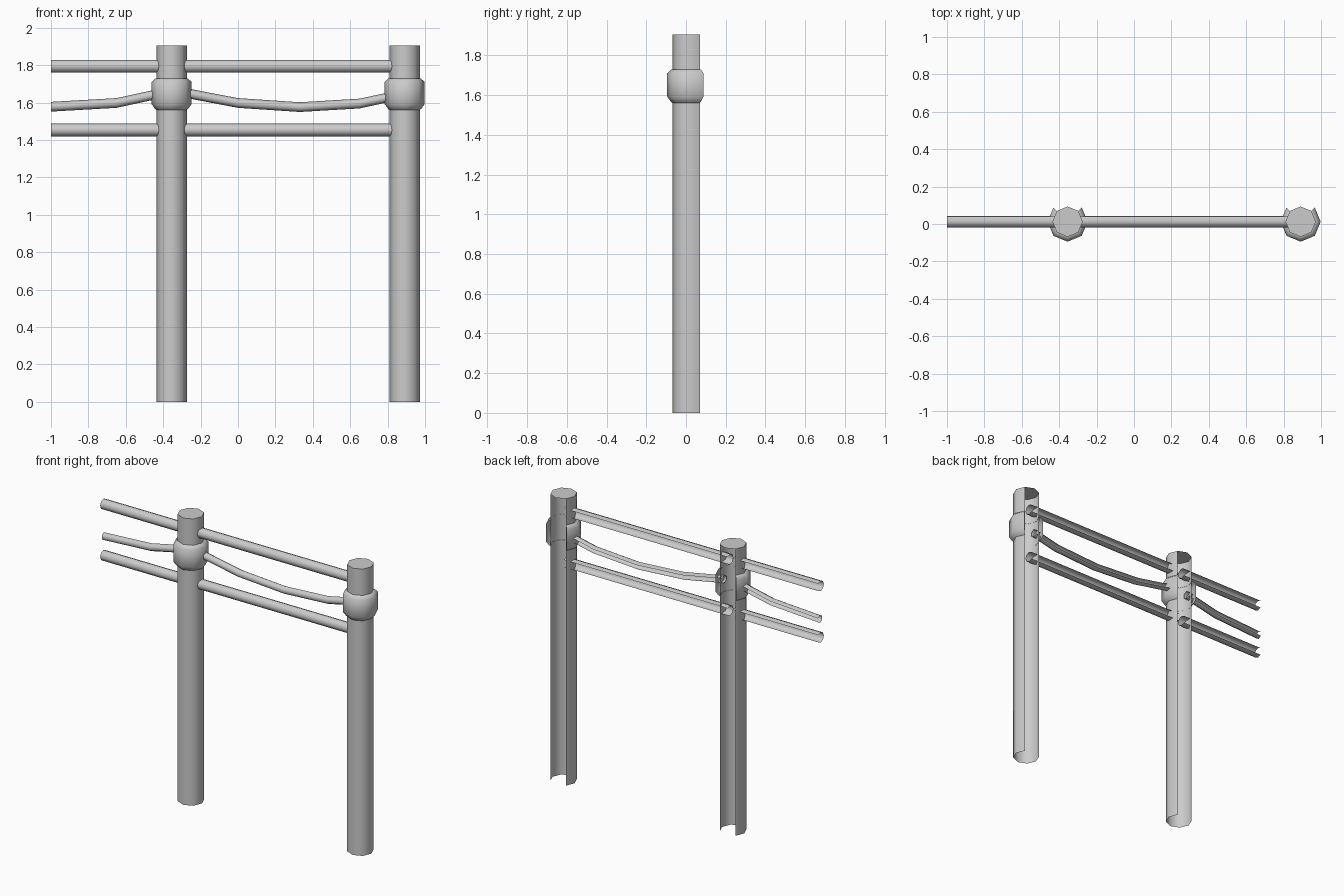
import bpy
import math

if "Cube" in bpy.data.objects:
    bpy.data.objects.remove(bpy.data.objects["Cube"])

Y = 0.0125                  # depth of all part centres
POSTS = (-0.355, 0.891)     # post positions along x


def angles(start, stop, count):
    step = (stop - start) / (count - 1)
    return [math.radians(start + i * step) for i in range(count)]


def loft(name, rings, cap=None, sharp=50):
    """Skin open rings into an open-backed shell, with an optional flat cap."""
    n = len(rings[0])
    verts = [v for ring in rings for v in ring]
    faces = [(r * n + i, r * n + i + 1, (r + 1) * n + i + 1, (r + 1) * n + i)
             for r in range(len(rings) - 1) for i in range(n - 1)]
    if cap:
        top = list(range(len(verts) - n, len(verts)))
        verts.append(cap)
        faces.append(top + [len(verts) - 1])
    mesh = bpy.data.meshes.new(name)
    mesh.from_pydata(verts, [], faces)
    obj = bpy.data.objects.new(name, mesh)
    bpy.context.collection.objects.link(obj)
    bpy.ops.object.select_all(action='DESELECT')
    obj.select_set(True)
    bpy.context.view_layer.objects.active = obj
    bpy.ops.object.shade_smooth_by_angle(angle=math.radians(sharp))
    return obj


def upright(name, x, profile, cap=None):
    """Octagonal shell around z, the two rear sides left open."""
    rings = [[(x + r * math.cos(a), Y + r * math.sin(a), z)
              for a in angles(135, 405, 7)] for r, z in profile]
    return loft(name, rings, cap)


def bar(name, path, radius, arc, y=Y, sharp=50):
    """Open-backed tube following (x, z) points."""
    rings = [[(x, y + radius * math.cos(a), z + radius * math.sin(a))
              for a in arc] for x, z in path]
    return loft(name, rings, sharp=sharp)


# Posts with flat tops, and the collars around them
for side, x in zip(("left", "right"), POSTS):
    upright(side + "_post", x, [(0.081, 0), (0.081, 1.905)],
            cap=(x, Y + 0.081, 1.905))
    upright(side + "_collar", x, [(0.08, 1.56), (0.088, 1.566), (0.107, 1.592),
                                  (0.107, 1.71), (0.088, 1.728), (0.08, 1.73)])

# Straight rails: a short run to the left and a full run between the posts
for level, z in (("upper", 1.795), ("lower", 1.454)):
    for part, x0, x1 in (("end", -1.0, -0.375), ("middle", -0.335, 0.87)):
        bar(f"{level}_{part}_rail", [(x0, z), (x1, z)], 0.034,
            angles(45, 315, 7), y=0.015)

# Sagging cables hung from the collars
hexagon = angles(30, 330, 6)
bar("end_cable", [(-1.0, 1.578), (-0.65, 1.598), (-0.41, 1.65)],
    0.026, hexagon, y=0.021, sharp=65)
bar("middle_cable", [(-0.295, 1.655), (-0.2, 1.636), (0.0, 1.598),
                     (0.33, 1.576), (0.65, 1.595), (0.835, 1.635)],
    0.026, hexagon, y=0.021, sharp=65)
